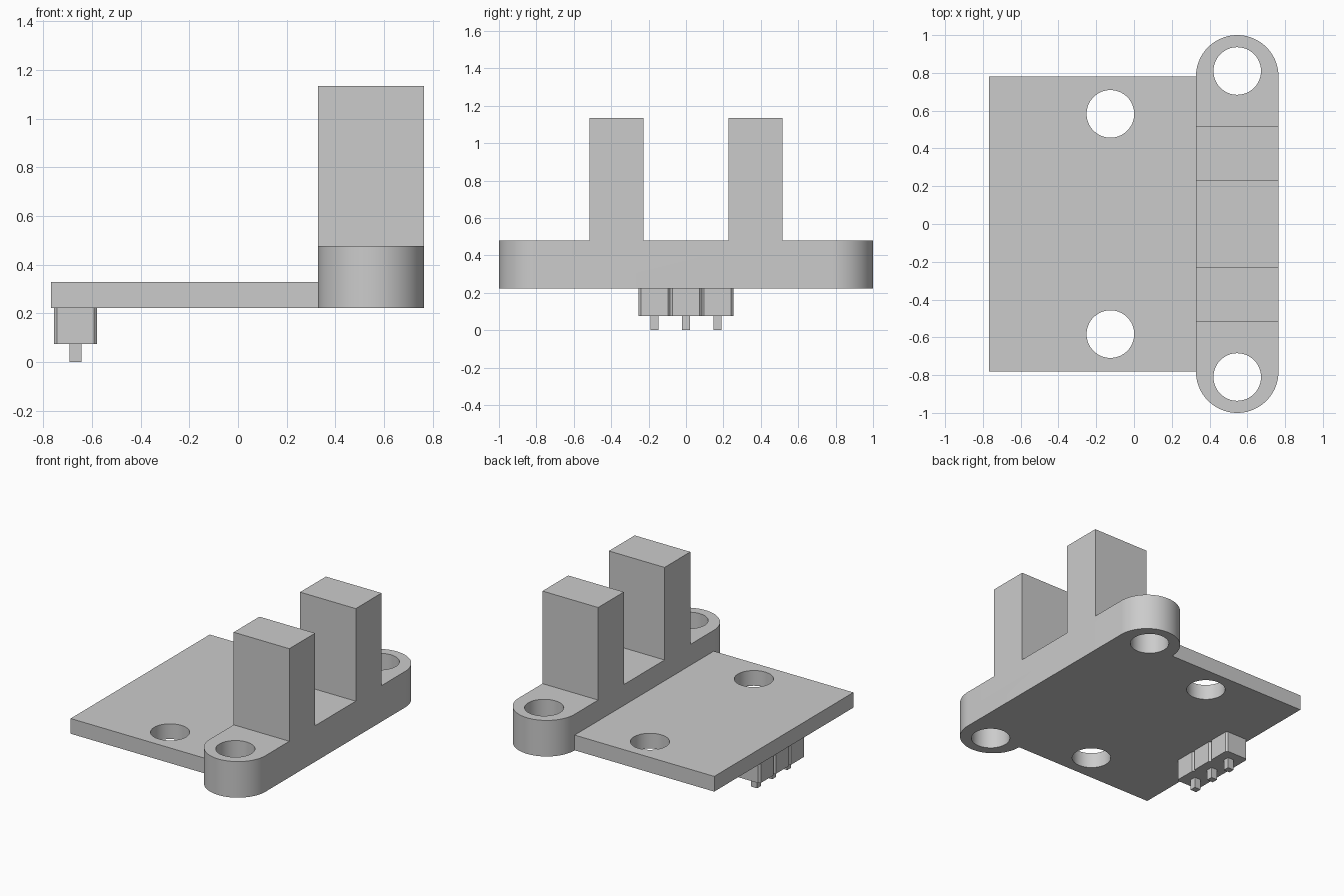
import bpy, bmesh, math
from mathutils import Vector

cube = bpy.data.objects.get("Cube")
if cube:
    bpy.data.objects.remove(cube, do_unlink=True)

grey = bpy.data.materials.new("light_grey")
grey.use_nodes = True
grey.diffuse_color = (0.6, 0.6, 0.6, 1)
grey.node_tree.nodes["Principled BSDF"].inputs["Base Color"].default_value = (0.6, 0.6, 0.6, 1)


def prism(name, outline, direction):
    """Extrude a closed planar outline along a direction."""
    bm = bmesh.new()
    face = bm.faces.new([bm.verts.new(p) for p in outline])
    ext = bmesh.ops.extrude_face_region(bm, geom=[face])
    moved = [v for v in ext["geom"] if isinstance(v, bmesh.types.BMVert)]
    bmesh.ops.translate(bm, verts=moved, vec=Vector(direction))
    bmesh.ops.recalc_face_normals(bm, faces=bm.faces)
    mesh = bpy.data.meshes.new(name)
    bm.to_mesh(mesh)
    bm.free()
    mesh.materials.append(grey)
    obj = bpy.data.objects.new(name, mesh)
    bpy.context.collection.objects.link(obj)
    return obj


def box(name, x0, x1, y0, y1, z0, z1):
    return prism(name, [(x0, y0, z0), (x1, y0, z0), (x1, y1, z0), (x0, y1, z0)], (0, 0, z1 - z0))


def arc(cx, cy, z, r, start, sweep, steps):
    angles = [start + sweep * i / steps for i in range(steps + 1)]
    return [(cx + r * math.cos(a), cy + r * math.sin(a), z) for a in angles]


def boolean(obj, cutter, operation):
    """Apply a boolean and discard the helper."""
    cutter.hide_render = True
    mod = obj.modifiers.new("shape", "BOOLEAN")
    mod.operation, mod.object, mod.solver = operation, cutter, "EXACT"
    bpy.context.view_layer.objects.active = obj
    bpy.ops.object.modifier_apply(modifier=mod.name)
    bpy.data.objects.remove(cutter, do_unlink=True)


def drill(obj, x, y, r):
    circle = arc(x, y, -0.5, r, 0, math.tau, 64)[:-1]
    boolean(obj, prism("hole_cutter", circle, (0, 0, 3)), "DIFFERENCE")


def smooth(obj):
    bpy.ops.object.select_all(action="DESELECT")
    obj.select_set(True)
    bpy.context.view_layer.objects.active = obj
    bpy.ops.object.shade_smooth_by_angle(angle=math.radians(30))


base, board_top, bar_top, post_top = 0.222, 0.33, 0.478, 1.135
inner, outer = 0.328, 0.765
mid, radius = (inner + outer) / 2, (outer - inner) / 2

# Circuit board with two mounting holes
board = box("circuit_board", -0.768, inner, -0.78, 0.78, base, board_top)

# Sensor housing: bar and two upright posts, from one side profile
half = [(0.228, bar_top), (0.228, post_top), (0.517, post_top), (0.517, bar_top),
        (1.1, bar_top), (1.1, base)]
profile = half + [(-y, z) for y, z in reversed(half)]
housing = prism("sensor_housing", [(inner - 0.1, y, z) for y, z in profile], (radius * 2 + 0.2, 0, 0))

# Round the ends of the bar
end = 1 - radius
stadium = arc(mid, end, 0, radius, 0, math.pi, 48) + arc(mid, -end, 0, radius, math.pi, math.pi, 48)
boolean(housing, prism("rounding_helper", stadium, (0, 0, 2)), "INTERSECT")

for side in (-1, 1):
    drill(board, -0.125, side * 0.583, 0.126)
    drill(housing, mid, side * 0.81, 0.126)
smooth(board)
smooth(housing)

# Pin header: three chamfered blocks in a row, each with a square pin
pitch, hx, cut = 0.169, 0.089, 0.013
hy, centre_x = pitch / 2, -0.668
quarter = [(hx, hy - cut), (hx - cut, hy)]
right_half = [(hx, cut - hy)] + quarter
octagon = right_half + [(cut - hx, hy), (-hx, hy - cut), (-hx, cut - hy), (cut - hx, -hy), (hx - cut, -hy)]
for label, slot in (("front", -1), ("middle", 0), ("back", 1)):
    y = slot * pitch
    prism(label + "_header_block", [(centre_x + px, y + py, 0.075) for px, py in octagon],
          (0, 0, base - 0.075))
    box(label + "_pin", centre_x - 0.024, centre_x + 0.024, y - 0.022, y + 0.022, 0, 0.075)
